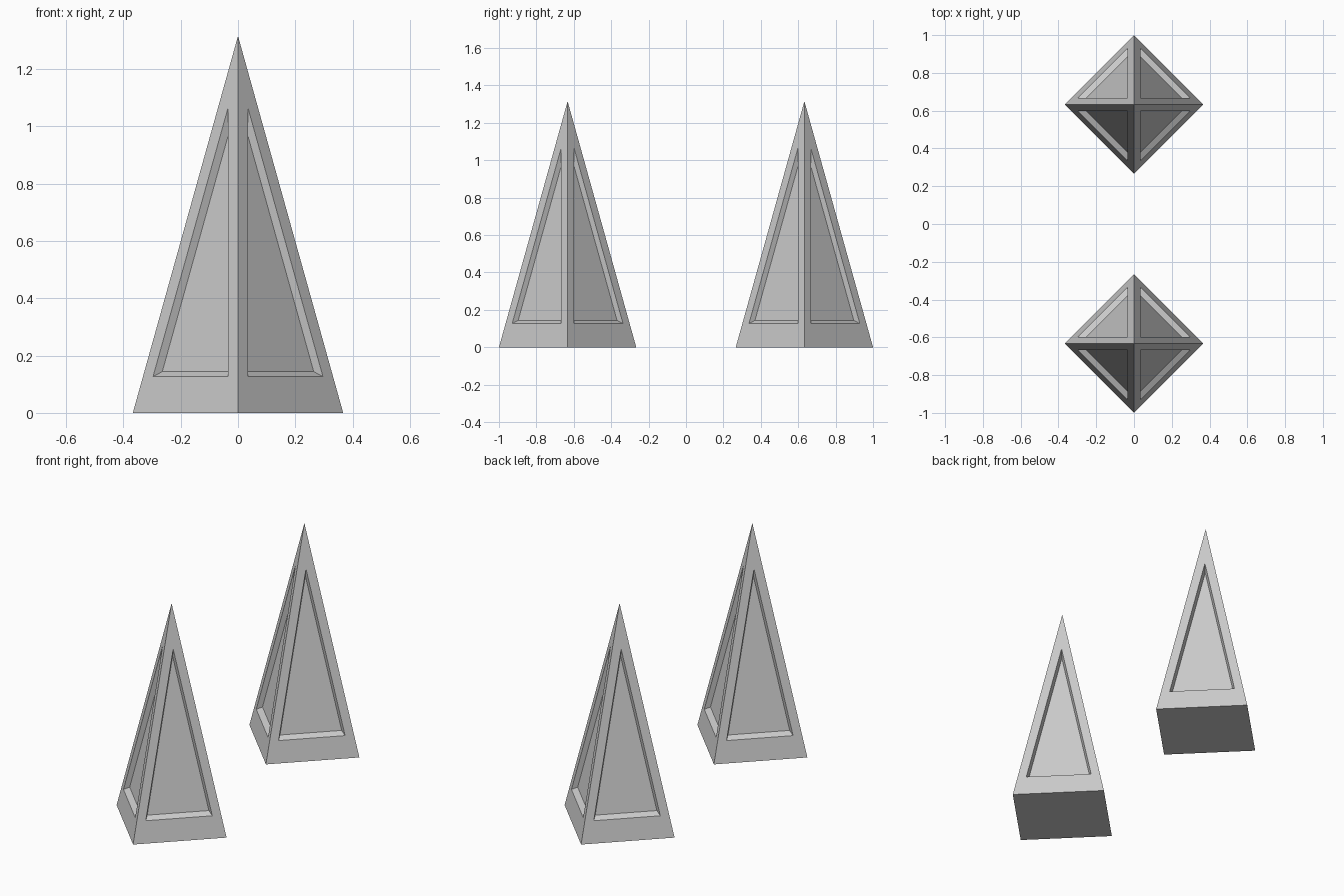
import bpy, bmesh, math
from mathutils import Vector

if "Cube" in bpy.data.objects:
    bpy.data.objects.remove(bpy.data.objects["Cube"])

R, H, Y = 0.367, 1.315, 0.633   # base corner radius, height, centre offset
DEPTH = 0.028                   # panel recess depth


def pyramid(name, y):
    bm = bmesh.new()
    base = [bm.verts.new((R * math.cos(i * math.pi / 2), R * math.sin(i * math.pi / 2), 0))
            for i in range(4)]
    apex = bm.verts.new((0, 0, H))
    bm.faces.new(base[::-1])
    for i in range(4):
        # border, sloped walls and sunken floor of each triangular panel
        tri = [base[i], base[(i + 1) % 4], apex]
        p = [v.co.copy() for v in tri]
        c = (p[0] + p[1] + p[2]) / 3
        n = (p[1] - p[0]).cross(p[2] - p[0]).normalized()
        rim = [bm.verts.new(c + (q - c) * 0.712) for q in p]
        floor = [bm.verts.new(c + (q - c) * 0.659 - n * DEPTH) for q in p]
        for a, b in ((tri, rim), (rim, floor)):
            for k in range(3):
                j = (k + 1) % 3
                bm.faces.new((a[k], a[j], b[j], b[k]))
        bm.faces.new(floor)
    me = bpy.data.meshes.new(name)
    bm.to_mesh(me)
    bm.free()
    ob = bpy.data.objects.new(name, me)
    ob.location = Vector((0, y, 0))
    bpy.context.collection.objects.link(ob)


pyramid("front_spike", -Y)
pyramid("back_spike", Y)
